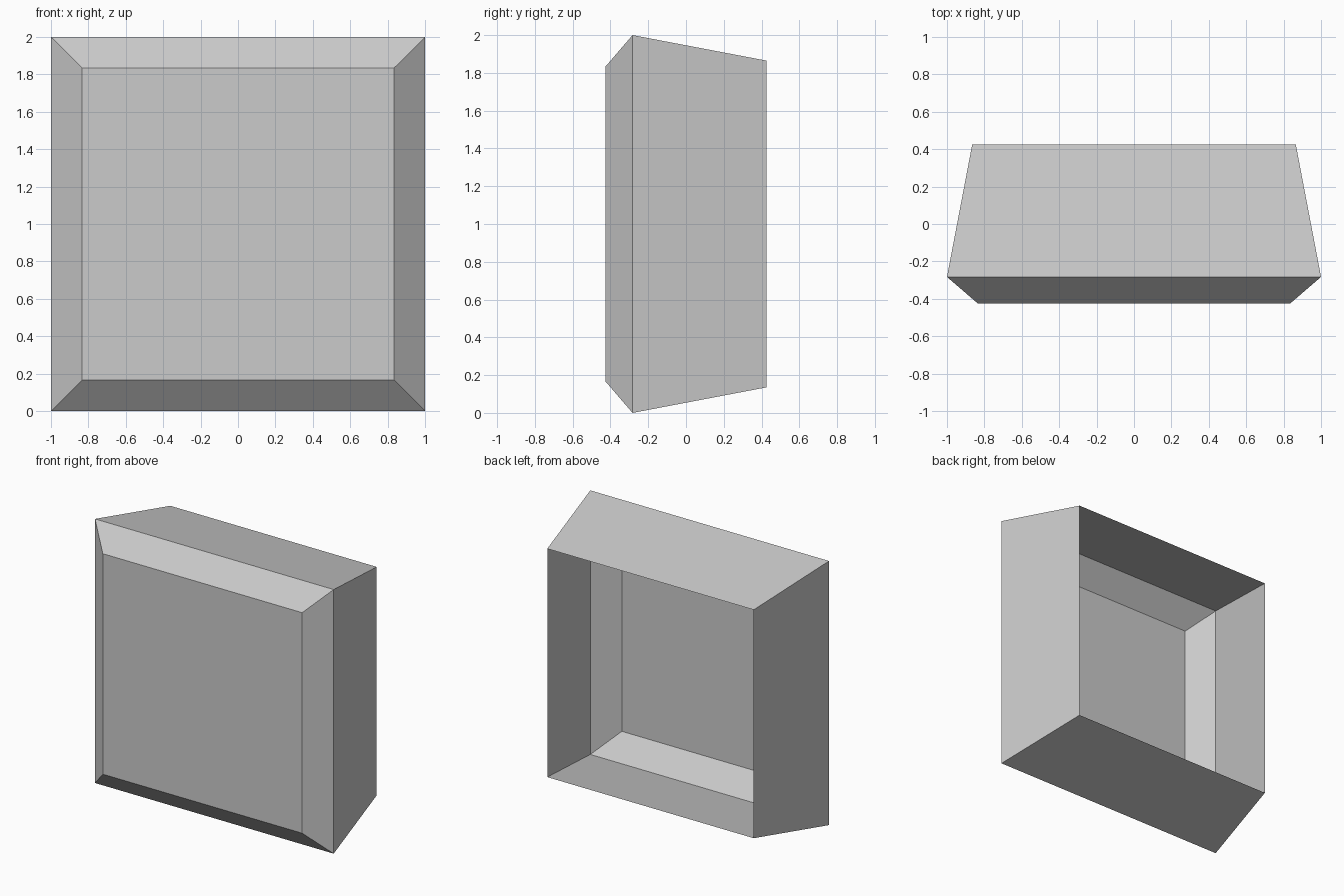
import bpy, bmesh

if "Cube" in bpy.data.objects:
    bpy.data.objects.remove(bpy.data.objects["Cube"])

# One plain grey for the whole part
grey = bpy.data.materials.new("plain grey")
grey.diffuse_color = (0.6, 0.6, 0.6, 1)
grey.use_nodes = True
grey.node_tree.nodes["Principled BSDF"].inputs["Base Color"].default_value = grey.diffuse_color

# Square rings from front to back: (y, half width)
RINGS = [(-0.425, 0.835), (-0.283, 1.0), (0.425, 0.865)]
CENTRE_Z = 1.0

bm = bmesh.new()


def square_ring(y, h):
    corners = [(-1, -1), (1, -1), (1, 1), (-1, 1)]
    return [bm.verts.new((sx * h, y, CENTRE_Z + sz * h)) for sx, sz in corners]


rings = [square_ring(y, h) for y, h in RINGS]

# Front panel
bm.faces.new(rings[0])

# Bevelled rim and tapering side walls; the back stays open
for a, b in zip(rings, rings[1:]):
    for i in range(4):
        j = (i + 1) % 4
        bm.faces.new((a[j], a[i], b[i], b[j]))

mesh = bpy.data.meshes.new("open_back_housing")
bm.to_mesh(mesh)
bm.free()
mesh.materials.append(grey)
housing = bpy.data.objects.new("open_back_housing", mesh)
bpy.context.collection.objects.link(housing)
